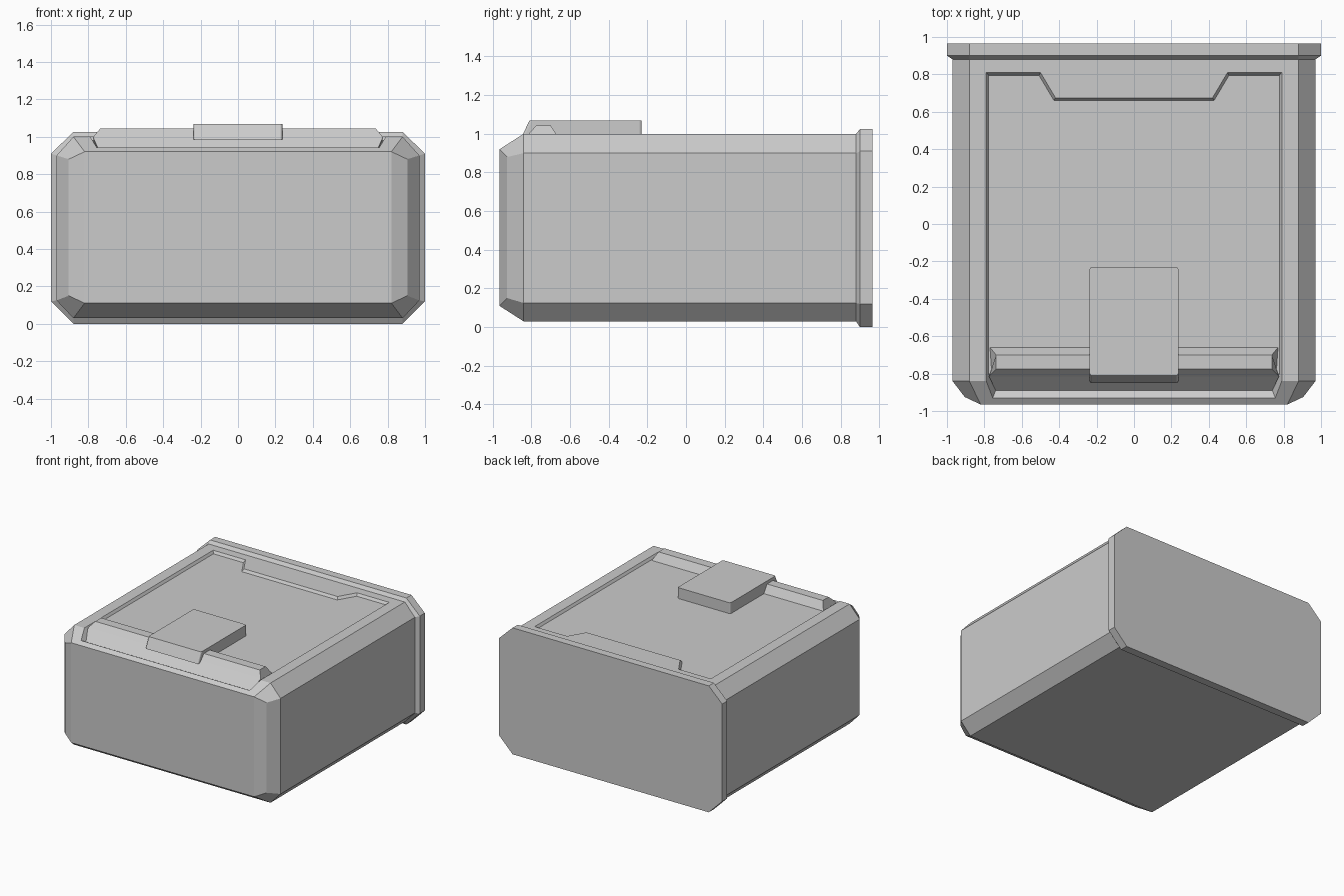
import bpy, bmesh

if "Cube" in bpy.data.objects:
    bpy.data.objects.remove(bpy.data.objects["Cube"])


def make(name, verts, faces):
    mesh = bpy.data.meshes.new(name)
    mesh.from_pydata(verts, [], faces)
    bm = bmesh.new()
    bm.from_mesh(mesh)
    bmesh.ops.recalc_face_normals(bm, faces=bm.faces)
    bm.to_mesh(mesh)
    bm.free()
    ob = bpy.data.objects.new(name, mesh)
    bpy.context.collection.objects.link(ob)
    return ob


def bridge(a, b, n):
    """Quads between two closed rings starting at vertex a and b."""
    return [(a + i, a + (i + 1) % n, b + (i + 1) % n, b + i) for i in range(n)]


def octagon(y_flat, y_side, flat, side, z0, zl, zh, z1):
    right = [(flat, y_flat, z0), (side, y_side, zl), (side, y_side, zh), (flat, y_flat, z1)]
    return right + [(-x, y, z) for x, y, z in reversed(right)]


# Body: tapered front, chamfered shell, raised rear flange
body_sec = (0.88, 0.97, 0.03, 0.125, 0.90, 1.0)
flange_sec = (0.88, 1.0, 0.0, 0.12, 0.91, 1.025)
rings = [
    octagon(-0.965, -0.925, 0.82, 0.905, 0.11, 0.15, 0.88, 0.92),
    octagon(-0.84, -0.84, *body_sec),
    octagon(0.88, 0.88, *body_sec),
    octagon(0.90, 0.90, *flange_sec),
    octagon(0.965, 0.965, *flange_sec),
]
verts = [v for r in rings for v in r]
faces = [f for k in range(4) for f in bridge(8 * k, 8 * k + 8, 8)]
faces += [(0, 3, 4, 7), (0, 1, 2, 3), (4, 5, 6, 7), tuple(range(32, 40))]
body = make("case_body", verts, faces)

# Recessed lid panel: rim on the surface, floor below it, walls extended upward
rim = [(0.755, -0.93, 0.942), (0.79, -0.84, 1.0), (0.79, 0.81, 1.0), (0.50, 0.81, 1.0), (0.42, 0.675, 1.0)]
floor = [(0.74, -0.89, 0.92), (0.777, -0.80, 0.98), (0.777, 0.795, 0.98), (0.508, 0.795, 0.98), (0.428, 0.66, 0.98)]
top = [tuple(2 * r - f for r, f in zip(p, q)) for p, q in zip(rim, floor)]


def mirrored(pts):
    return pts + [(-x, y, z) for x, y, z in reversed(pts)]


n = 10
faces = bridge(0, n, n)
for base in (0, n):
    faces += [tuple(base + i for i in range(1, 9)), (base, base + 1, base + 8, base + 9)]
cutter = make("panel_cutter", mirrored(floor) + mirrored(top), faces)
cutter.hide_render = True
cutter.hide_viewport = True
cut = body.modifiers.new("panel_recess", 'BOOLEAN')
cut.operation = 'DIFFERENCE'
cut.solver = 'EXACT'
cut.object = cutter

# Front bar lying over the folded edge, with sloped ends
bar = [(0.77, -0.66, 0.98), (0.737, -0.70, 1.043), (0.737, -0.775, 1.043),
       (0.775, -0.815, 0.998), (0.74, -0.89, 0.92), (0.77, -0.80, 0.96)]
verts = bar + [(-x, y, z) for x, y, z in bar]
make("front_bar", verts, bridge(0, 6, 6) + [tuple(range(6)), tuple(range(6, 12))])

# Latch block with softened upright corners
profile = [(-0.23, 0.97), (-0.23, 1.068), (-0.81, 1.068), (-0.85, 0.985), (-0.78, 0.985), (-0.78, 0.97)]
verts = [(s * 0.237, y, z) for s in (1, -1) for y, z in profile]
latch = make("latch", verts, bridge(0, 6, 6) + [tuple(range(6)), tuple(range(6, 12))])
bm = bmesh.new()
bm.from_mesh(latch.data)
bm.verts.ensure_lookup_table()
corners = [bm.edges.get((bm.verts[a + k], bm.verts[b + k])) for a, b in ((0, 1), (2, 3)) for k in (0, 6)]
bmesh.ops.bevel(bm, geom=corners, offset=0.012, segments=3, profile=0.5, affect='EDGES')
bm.to_mesh(latch.data)
bm.free()
